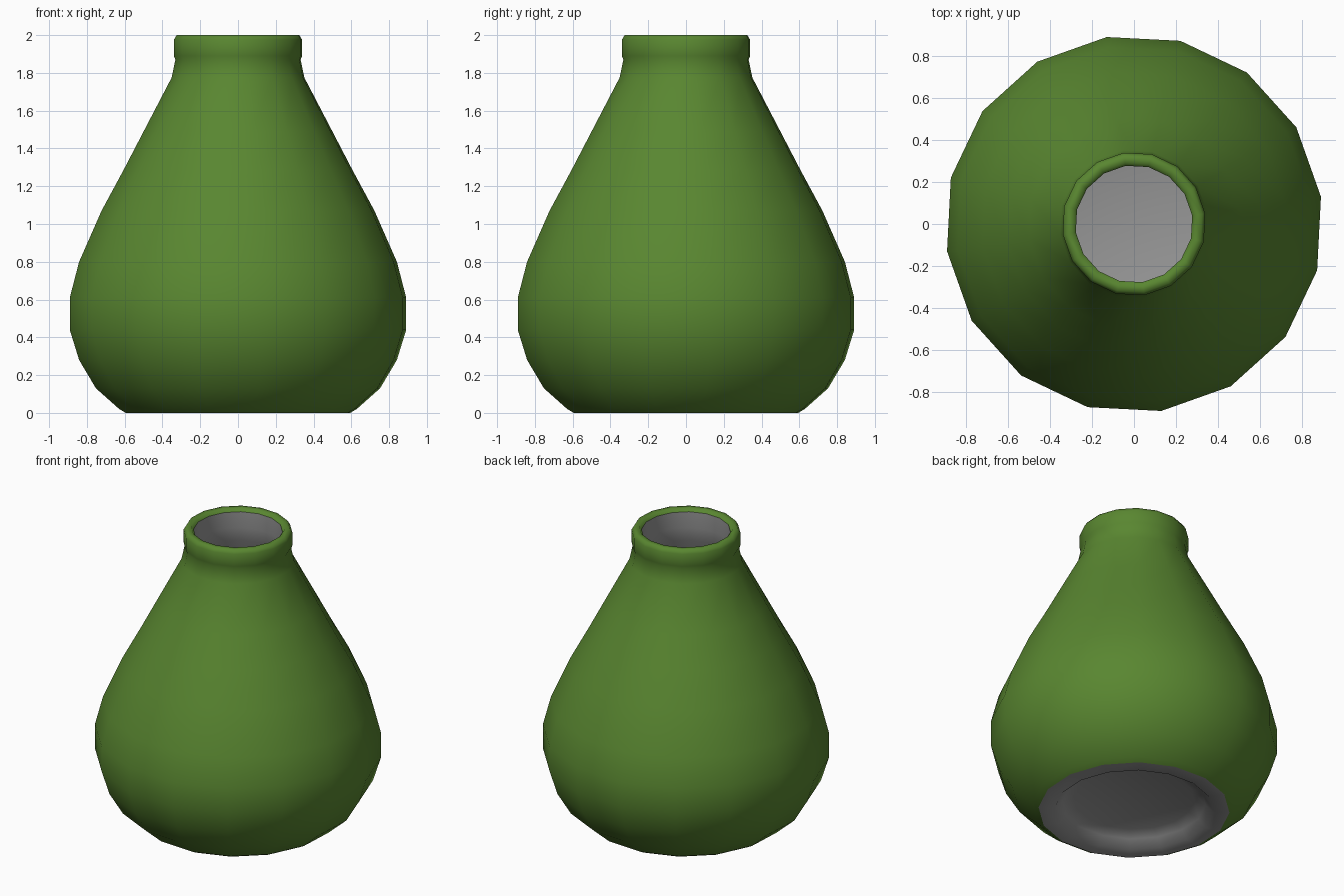
import bpy
import bmesh
from math import radians
from mathutils import Matrix, Vector

if "Cube" in bpy.data.objects:
    bpy.data.objects.remove(bpy.data.objects["Cube"])

SIDES = 16
TURN = radians(8.3)


def make_material(name, rgb):
    mat = bpy.data.materials.new(name)
    mat.use_nodes = True
    mat.diffuse_color = (*rgb, 1)
    mat.node_tree.nodes["Principled BSDF"].inputs["Base Color"].default_value = (*rgb, 1)
    return mat


def lathe(name, profile, mat):
    """Turn a (radius, height) profile around z; radius 0 closes to a point."""
    bm = bmesh.new()
    rings = []
    for radius, z in profile:
        if radius == 0:
            rings.append([bm.verts.new((0, 0, z))] * SIDES)
        else:
            rings.append([
                bm.verts.new(Matrix.Rotation(TURN + radians(360) * k / SIDES, 3, 'Z')
                             @ Vector((radius, 0, z)))
                for k in range(SIDES)])
    for low, high in zip(rings, rings[1:]):
        for k in range(SIDES):
            n = (k + 1) % SIDES
            corners = [low[k], low[n], high[n], high[k]]
            bm.faces.new(list(dict.fromkeys(corners)))
    mesh = bpy.data.meshes.new(name)
    bm.to_mesh(mesh)
    bm.free()
    mesh.materials.append(mat)
    obj = bpy.data.objects.new(name, mesh)
    bpy.context.collection.objects.link(obj)
    bpy.ops.object.select_all(action='DESELECT')
    obj.select_set(True)
    bpy.context.view_layer.objects.active = obj
    bpy.ops.object.shade_smooth_by_angle(angle=radians(60))
    return obj


green = make_material("green glaze", (0.10, 0.24, 0.03))
grey = make_material("bare grey clay", (0.31, 0.31, 0.31))

# Glazed outside with the rolled rim
lathe("vase_body", [
    (0.60, 0.0), (0.635, 0.02), (0.76, 0.13), (0.85, 0.28), (0.90, 0.44),
    (0.90, 0.61), (0.85, 0.80), (0.73, 1.07), (0.61, 1.29), (0.505, 1.49),
    (0.355, 1.775), (0.335, 1.87), (0.343, 1.89), (0.343, 1.975),
    (0.328, 2.0), (0.295, 2.0), (0.28, 1.98),
], green)

# Unglazed inside, from the mouth down to the floor
lathe("vase_lining", [
    (0.28, 1.98), (0.28, 1.87), (0.295, 1.775), (0.45, 1.47), (0.67, 1.05),
    (0.79, 0.78), (0.84, 0.60), (0.84, 0.45), (0.79, 0.31), (0.70, 0.19),
    (0.58, 0.12), (0, 0.12),
], grey)

# Unglazed foot with a shallow hollow underneath
lathe("vase_foot", [
    (0, 0.08), (0.38, 0.08), (0.45, 0.05), (0.50, 0.0), (0.60, 0.0),
], grey)
